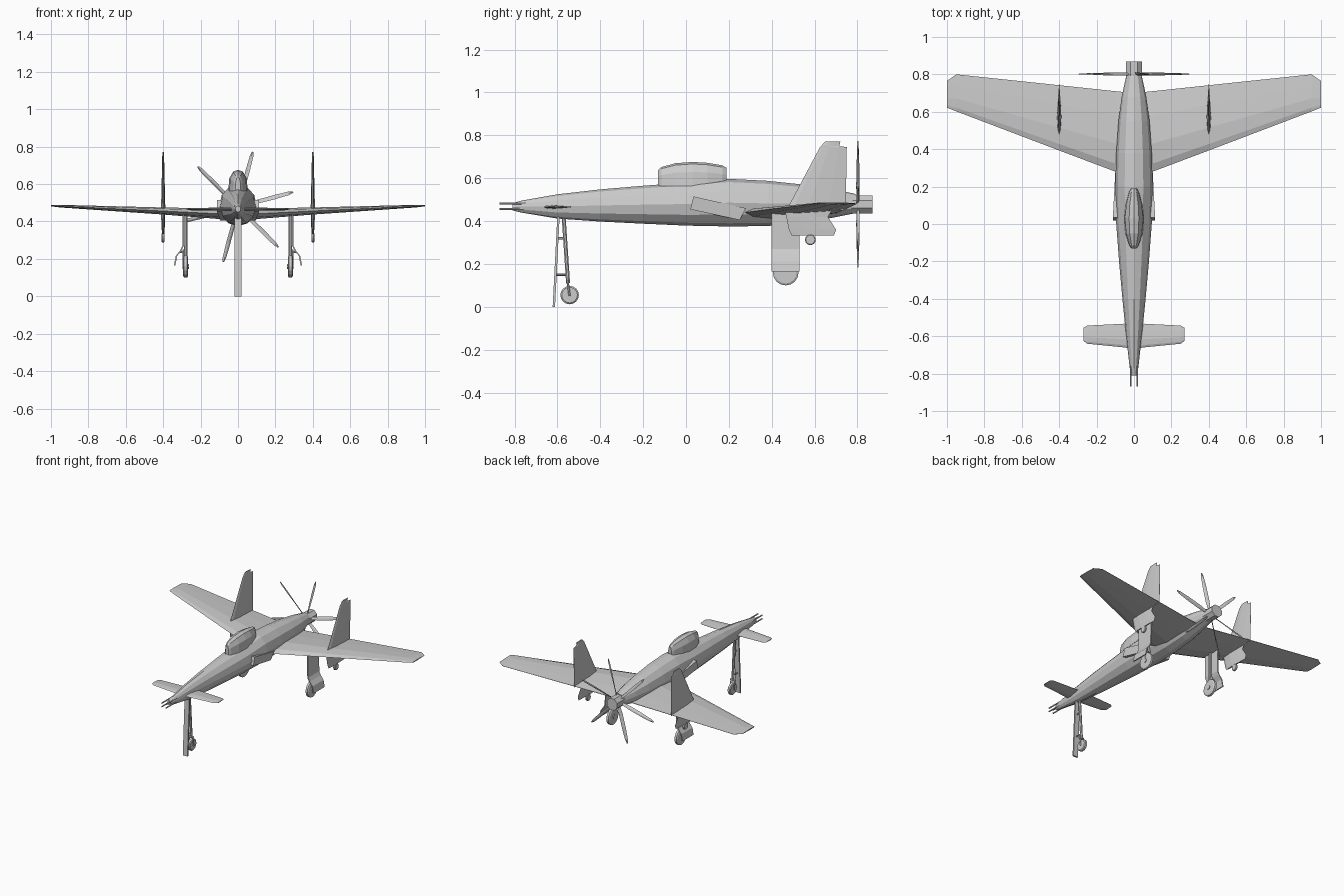
import bpy, bmesh, math
from mathutils import Vector

if "Cube" in bpy.data.objects:
    bpy.data.objects.remove(bpy.data.objects["Cube"])

R = math.radians


def make(name, verts, faces, mirror=False):
    me = bpy.data.meshes.new(name)
    me.from_pydata([tuple(v) for v in verts], [], faces)
    bm = bmesh.new()
    bm.from_mesh(me)
    bmesh.ops.recalc_face_normals(bm, faces=bm.faces)
    bm.to_mesh(me)
    bm.free()
    ob = bpy.data.objects.new(name, me)
    bpy.context.collection.objects.link(ob)
    if mirror:
        ob.modifiers.new("mirror", 'MIRROR')
    return ob


def loft(name, rings, mirror=False):
    """Skin equal-length rings and cap both ends."""
    n = len(rings[0])
    verts = [p for r in rings for p in r]
    faces = [(k * n + i, k * n + (i + 1) % n, (k + 1) * n + (i + 1) % n, (k + 1) * n + i)
             for k in range(len(rings) - 1) for i in range(n)]
    faces += [tuple(range(n)), tuple(range(len(verts) - n, len(verts)))]
    return make(name, verts, faces, mirror)


def rod(name, a, b, r, sides=8, mirror=False, r2=None):
    a, b = Vector(a), Vector(b)
    q = (b - a).to_track_quat('Z', 'Y')
    rings = []
    for c, rad in ((a, r), (b, r if r2 is None else r2)):
        rings.append([c + q @ Vector((rad * math.cos(2 * math.pi * (i + .5) / sides),
                                      rad * math.sin(2 * math.pi * (i + .5) / sides), 0))
                      for i in range(sides)])
    return loft(name, rings, mirror)


def wheel(name, x, y, z, r, w, mirror=False):
    rings = [[(x + dx, y + k * r * math.cos(2 * math.pi * i / 16),
               z + k * r * math.sin(2 * math.pi * i / 16)) for i in range(16)]
             for dx, k in ((-w, .85), (-w * .6, 1), (w * .6, 1), (w, .85))]
    return loft(name, rings, mirror)


FOIL = [(0, 0), (.1, .65), (.35, 1), (.7, .6), (1, .06),
        (1, -.06), (.7, -.6), (.35, -1), (.1, -.65)]


def foil(le, te, t):
    """(y, thickness offset) points of an aerofoil section."""
    return [(le + (te - le) * c, t * h) for c, h in FOIL]


def wing(name, secs):
    return loft(name, [[(x, y, z + h) for y, h in foil(le, te, t)]
                       for x, z, le, te, t in secs], True)


def fin(name, x, secs):
    return loft(name, [[(x + h, y, z) for y, h in foil(le, te, t)]
                       for z, le, te, t in secs], True)


# fuselage: y, half width, bottom, top
body = [(-.81, .014, .45, .483), (-.77, .023, .44, .495), (-.6, .042, .412, .525),
        (-.4, .062, .398, .548), (-.2, .08, .388, .565), (0, .095, .379, .58),
        (.2, .1, .375, .597), (.38, .095, .377, .588), (.55, .083, .392, .57),
        (.68, .066, .415, .55), (.79, .042, .437, .527)]
loft("fuselage", [[(w * math.sin(R(30 * i)), y, (b + t) / 2 + (t - b) / 2 * math.cos(R(30 * i)))
                   for i in range(12)] for y, w, b, t in body])

# canopy: y, half width, top
loft("canopy", [[(w * math.sin(R(a)), y, .56 + (t - .56) * max(0, math.cos(R(a))) ** .6)
                 for a in (-90, -65, -30, 0, 30, 65, 90)]
                for y, w, t in ((-.13, .014, .638), (-.115, .026, .652), (-.05, .046, .67),
                                (.03, .052, .676), (.1, .046, .672), (.17, .028, .66),
                                (.19, .016, .648))])

# nose cannons
for z in (.456, .482):
    rod("nose_cannon", (.018, -.87, z), (.018, -.74, z), .005, 6, True)

# main wing and foreplane: x, z, leading edge, trailing edge, half thickness
wing("main_wing", [(.0, .437, .235, .70, .03), (.1, .441, .28, .71, .028),
                   (.4, .456, .393, .742, .019), (.95, .482, .602, .80, .007),
                   (1, .485, .622, .765, .004)])
wing("foreplane", [(0, .466, -.67, -.53, .009), (.05, .466, -.66, -.533, .009),
                   (.25, .466, -.64, -.543, .006), (.27, .466, -.625, -.555, .003)])

# twin fins: z, leading edge, trailing edge, half thickness
fin("upper_fin", .4, [(.45, .468, .745, .012), (.745, .625, .75, .005),
                      (.75, .63, .715, .005), (.772, .65, .72, .003)])
fin("lower_fin", .4, [(.45, .46, .68, .011), (.42, .468, .662, .011), (.36, .48, .70, .008),
                      (.332, .493, .69, .006)])
wheel("fin_wheel", .4, .58, .313, .025, .008, True)

# side air intakes
loft("air_intake", [[(.06, .035, .515), (.113, .035, .515), (.113, .02, .455), (.06, .02, .455)],
                    [(.06, .28, .46), (.1, .28, .46), (.096, .25, .405), (.06, .25, .405)]], True)

# propeller
CZ = .478
rod("propeller_hub", (0, .77, CZ), (0, .87, CZ), .046, 8)
for k in range(6):
    a = R(15 + 60 * k)
    rad = Vector((math.cos(a), 0, math.sin(a)))
    tan = Vector((-math.sin(a), 0, math.cos(a)))
    rings = []
    for r, w, tw in ((.03, .008, 50), (.1, .013, 38), (.2, .013, 28), (.28, .01, 20), (.305, .004, 18)):
        c = Vector((0, .802, CZ)) + rad * r
        u = tan * math.cos(R(tw)) + Vector((0, math.sin(R(tw)), 0))
        v = rad.cross(u).normalized()
        rings.append([c + u * w, c + v * .003, c - u * w, c - v * .003])
    loft("propeller_blade", rings)

# main landing gear
wheel("main_wheel", .28, .465, .16, .06, .013, True)
rod("main_strut", (.28, .465, .45), (.28, .465, .21), .01, 8, True)
rod("main_strut_lower", (.291, .465, .25), (.291, .465, .15), .006, 6, True)
rod("main_axle", (.262, .465, .16), (.297, .465, .16), .015, 8, True)
loft("main_gear_door", [[(x, .4, z), (x, .53, z), (x + .008, .53, z), (x + .008, .4, z)]
                        for x, z in ((.288, .44), (.29, .27), (.302, .245),
                                     (.325, .215), (.335, .165))], True)
rod("door_link", (.28, .465, .24), (.312, .465, .235), .005, 6, True)

# nose landing gear
loft("nose_gear_door", [[(-.019, y, z), (.019, y, z), (.019, y + .011, z), (-.019, y + .011, z)]
                        for y, z in ((-.622, 0), (-.6, .43))])
rod("nose_strut", (0, -.572, .44), (0, -.55, .11), .01)
for s in (-1, 1):
    rod("nose_fork", (s * .015, -.552, .12), (s * .015, -.543, .05), .005, 6)
rod("nose_fork_bridge", (-.019, -.552, .118), (.019, -.552, .118), .007, 6)
wheel("nose_wheel", 0, -.543, .055, .043, .012)
for z in (.32, .15):
    rod("nose_link", (0, -.606, z), (0, -.556, z), .005, 6)
